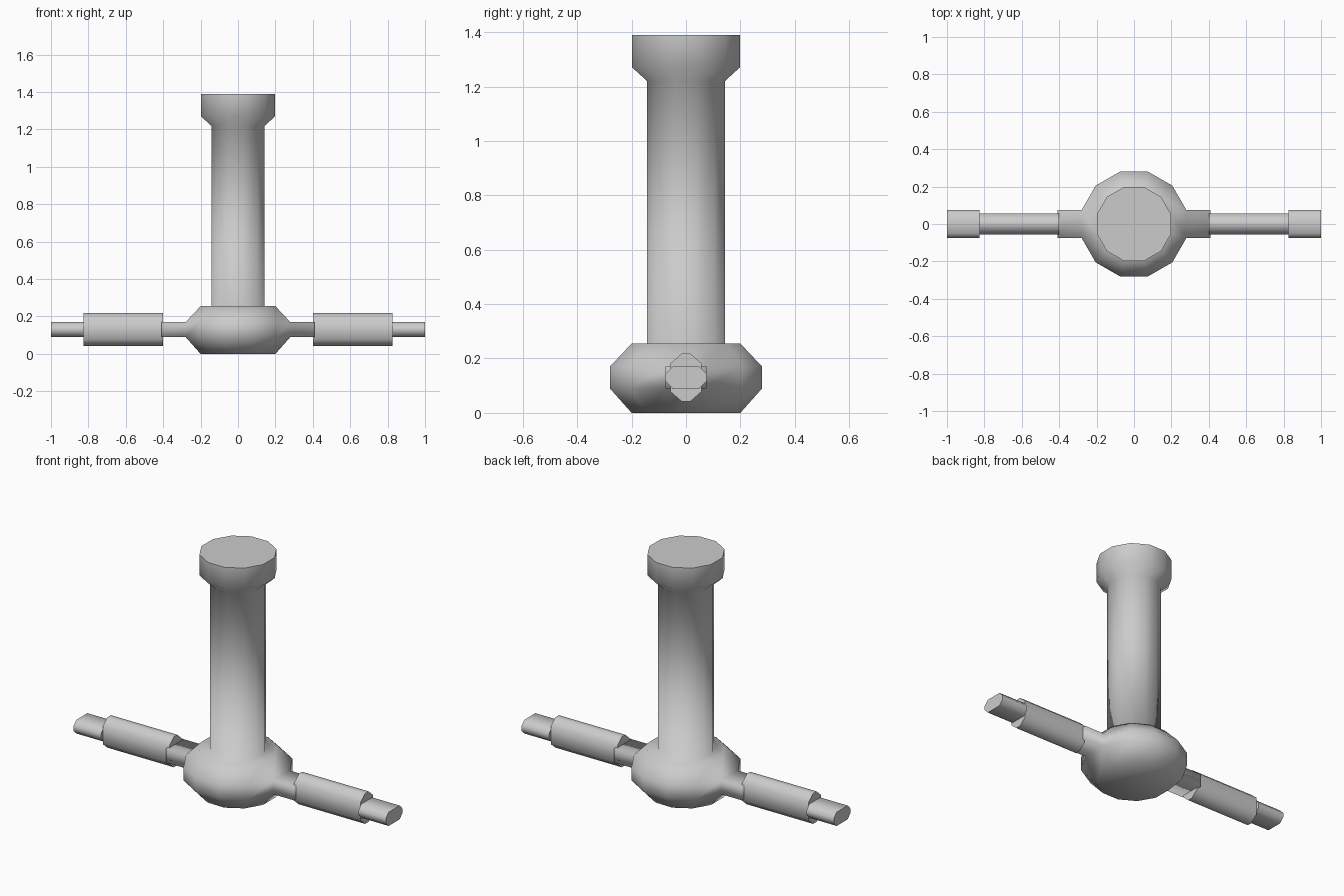
import bpy, bmesh, math

cube = bpy.data.objects.get("Cube")
if cube:
    bpy.data.objects.remove(cube, do_unlink=True)

grey = bpy.data.materials.new("light grey")
grey.use_nodes = True
grey.diffuse_color = (0.6, 0.6, 0.6, 1)
grey.node_tree.nodes["Principled BSDF"].inputs["Base Color"].default_value = (0.6, 0.6, 0.6, 1)

SIDES = 12
AXLE_Z = 0.13


def add_object(name, bm):
    bmesh.ops.recalc_face_normals(bm, faces=bm.faces)
    for face in bm.faces:
        face.smooth = True
    mesh = bpy.data.meshes.new(name)
    bm.to_mesh(mesh)
    bm.free()
    mesh.materials.append(grey)
    obj = bpy.data.objects.new(name, mesh)
    bpy.context.collection.objects.link(obj)
    return obj


def loft(bm, rings):
    """Bridge closed loops of points and cap both ends."""
    loops = [[bm.verts.new(p) for p in ring] for ring in rings]
    count = len(loops[0])
    for a, b in zip(loops, loops[1:]):
        for i in range(count):
            j = (i + 1) % count
            bm.faces.new((a[i], a[j], b[j], b[i]))
    bm.faces.new(loops[0])
    return bm.faces.new(loops[-1])


def polygon(apothem, z):
    radius = apothem / math.cos(math.pi / SIDES)
    angles = [(i + 0.5) * math.tau / SIDES for i in range(SIDES)]
    return [(radius * math.cos(a), radius * math.sin(a), z) for a in angles]


# Base, column and cap as one turned body
profile = [(0.2, 0), (0.28, 0.09), (0.28, 0.17), (0.2, 0.255),
           (0.143, 0.255), (0.143, 1.22), (0.198, 1.27), (0.198, 1.39)]
bm = bmesh.new()
top = loft(bm, [polygon(r, z) for r, z in profile])
for edge in top.edges:
    edge.smooth = False

# Short stubs drawn out of the side faces of the base
bm.normal_update()
bmesh.ops.recalc_face_normals(bm, faces=bm.faces)
stubs = [f for f in bm.faces
         if abs(f.normal.x) > 0.99 and f.calc_center_median().z < 0.2]
for face in bmesh.ops.extrude_discrete_faces(bm, faces=stubs)["faces"]:
    side = math.copysign(1, face.normal.x)
    for v in face.verts:
        v.co.x = side * 0.41
add_object("column_and_base", bm)


# Chamfered bars along x
def bar(name, x0, x1, half_y, half_z, cut_y, cut_z):
    quarter = [(half_y, half_z - cut_z), (half_y - cut_y, half_z)]
    upper = quarter + [(-y, z) for y, z in reversed(quarter)]
    section = upper + [(-y, -z) for y, z in upper]
    bm = bmesh.new()
    loft(bm, [[(x, y, AXLE_Z + z) for y, z in section] for x in (x0, x1)])
    obj = add_object(name, bm)
    bpy.ops.object.select_all(action="DESELECT")
    obj.select_set(True)
    bpy.context.view_layer.objects.active = obj
    bpy.ops.object.shade_smooth_by_angle(angle=math.radians(70))


for label, s in (("left", 1), ("right", -1)):
    bar(label + "_grip", s * 0.4, s * 0.825, 0.057, 0.088, 0.041, 0.036)
    bar(label + "_tip", s * 0.825, s * 1.0, 0.076, 0.04, 0.026, 0.027)
